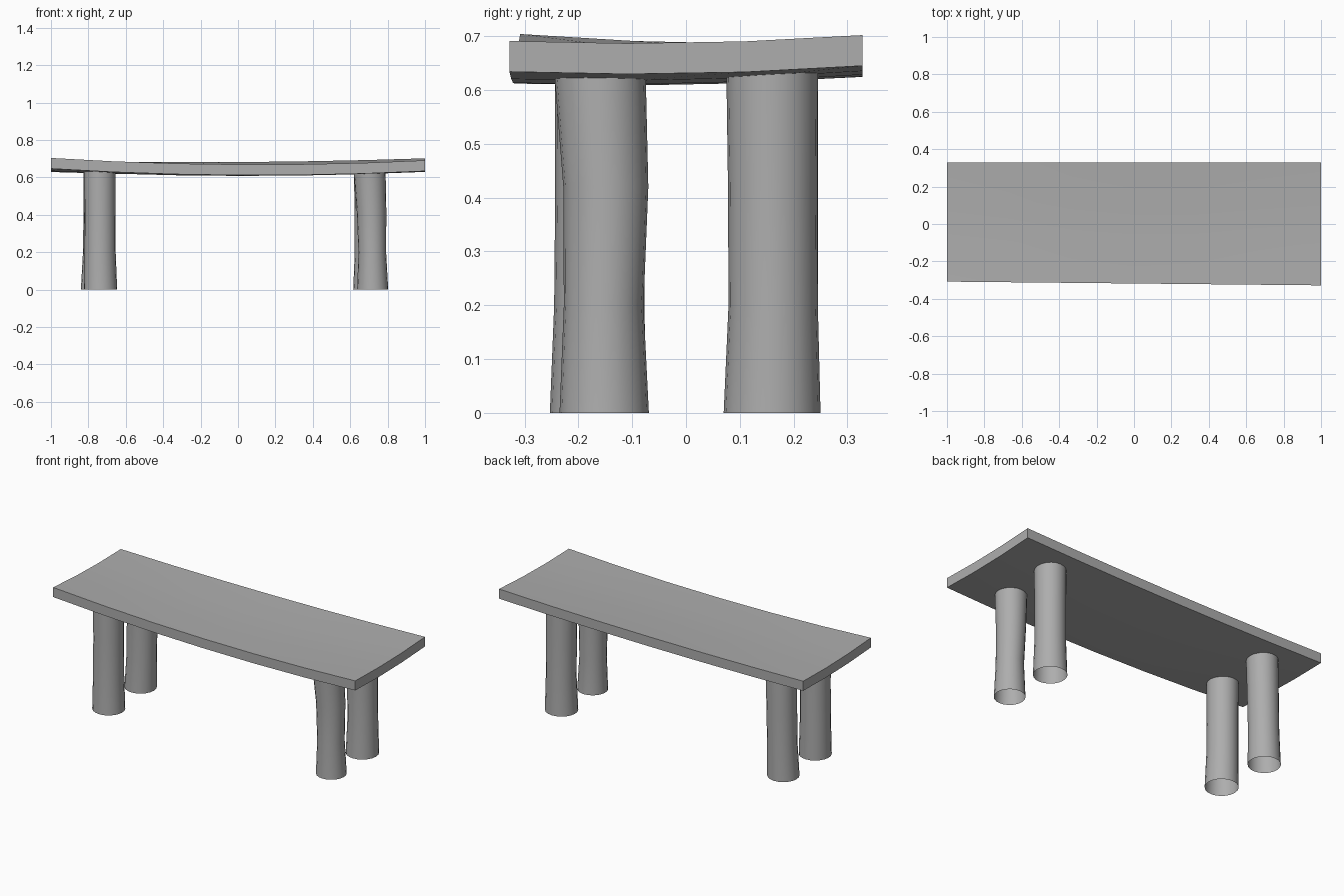
import bpy, bmesh, math
from mathutils import Vector

if "Cube" in bpy.data.objects:
    bpy.data.objects.remove(bpy.data.objects["Cube"])

grey = bpy.data.materials.new("dark_grey")
grey.diffuse_color = (0.42, 0.42, 0.42, 1)
grey.use_nodes = True
grey.node_tree.nodes["Principled BSDF"].inputs["Base Color"].default_value = grey.diffuse_color


def finish(bm, name):
    bmesh.ops.recalc_face_normals(bm, faces=bm.faces)
    mesh = bpy.data.meshes.new(name)
    bm.to_mesh(mesh)
    bm.free()
    mesh.materials.append(grey)
    ob = bpy.data.objects.new(name, mesh)
    bpy.context.collection.objects.link(ob)
    bpy.ops.object.select_all(action='DESELECT')
    ob.select_set(True)
    bpy.context.view_layer.objects.active = ob
    bpy.ops.object.shade_smooth_by_angle(angle=math.radians(35))
    return ob


# Sagging plank: u runs along the length, v across, both -1 to 1
def plank_point(u, v):
    front_y = -0.318 - 0.01 * u
    back_y = 0.328
    t = (v + 1) / 2
    y = front_y + (back_y - front_y) * t
    front_z = 0.669 + 0.0285 * u * u - 0.0065 * u
    back_z = 0.682 + 0.0135 * u * u + 0.0065 * u
    z = front_z + (back_z - front_z) * t - 0.009 * (1 - v * v)
    return Vector((u, y, z))


def make_top(nu=6, nv=3, thickness=0.057):
    bm = bmesh.new()
    grid = [[bm.verts.new(plank_point(-1 + 2 * i / nu, -1 + 2 * j / nv))
             for j in range(nv + 1)] for i in range(nu + 1)]
    for i in range(nu):
        for j in range(nv):
            bm.faces.new((grid[i][j], grid[i + 1][j],
                          grid[i + 1][j + 1], grid[i][j + 1]))
    geom = bmesh.ops.extrude_face_region(bm, geom=bm.faces[:], use_keep_orig=True)
    for e in geom["geom"]:
        if isinstance(e, bmesh.types.BMVert):
            e.co.z -= thickness
    finish(bm, "table_top")


# Irregular open tube legs lofted through rings of (x, y, z, radius)
def make_leg(name, rings, sides=20):
    bm = bmesh.new()
    loops = []
    for x, y, z, r in rings:
        loops.append([bm.verts.new((x + r * math.cos(2 * math.pi * k / sides),
                                    y + r * math.sin(2 * math.pi * k / sides), z))
                      for k in range(sides)])
    for a, b in zip(loops, loops[1:]):
        for k in range(sides):
            n = (k + 1) % sides
            bm.faces.new((a[k], a[n], b[n], b[k]))
    finish(bm, name)


make_top()
make_leg("front_left_leg", [(-0.735, -0.164, 0, 0.089), (-0.738, -0.161, 0.2, 0.084),
                            (-0.738, -0.160, 0.42, 0.083), (-0.739, -0.160, 0.635, 0.084)])
make_leg("front_right_leg", [(0.720, -0.152, 0, 0.083), (0.718, -0.153, 0.2, 0.074),
                             (0.714, -0.149, 0.42, 0.079), (0.704, -0.160, 0.635, 0.085)])
make_leg("back_left_leg", [(-0.753, 0.161, 0, 0.087), (-0.747, 0.163, 0.2, 0.082),
                           (-0.743, 0.162, 0.42, 0.083), (-0.740, 0.160, 0.635, 0.085)])
make_leg("back_right_leg", [(0.706, 0.160, 0, 0.090), (0.707, 0.162, 0.2, 0.083),
                            (0.706, 0.161, 0.42, 0.083), (0.705, 0.160, 0.635, 0.085)])
